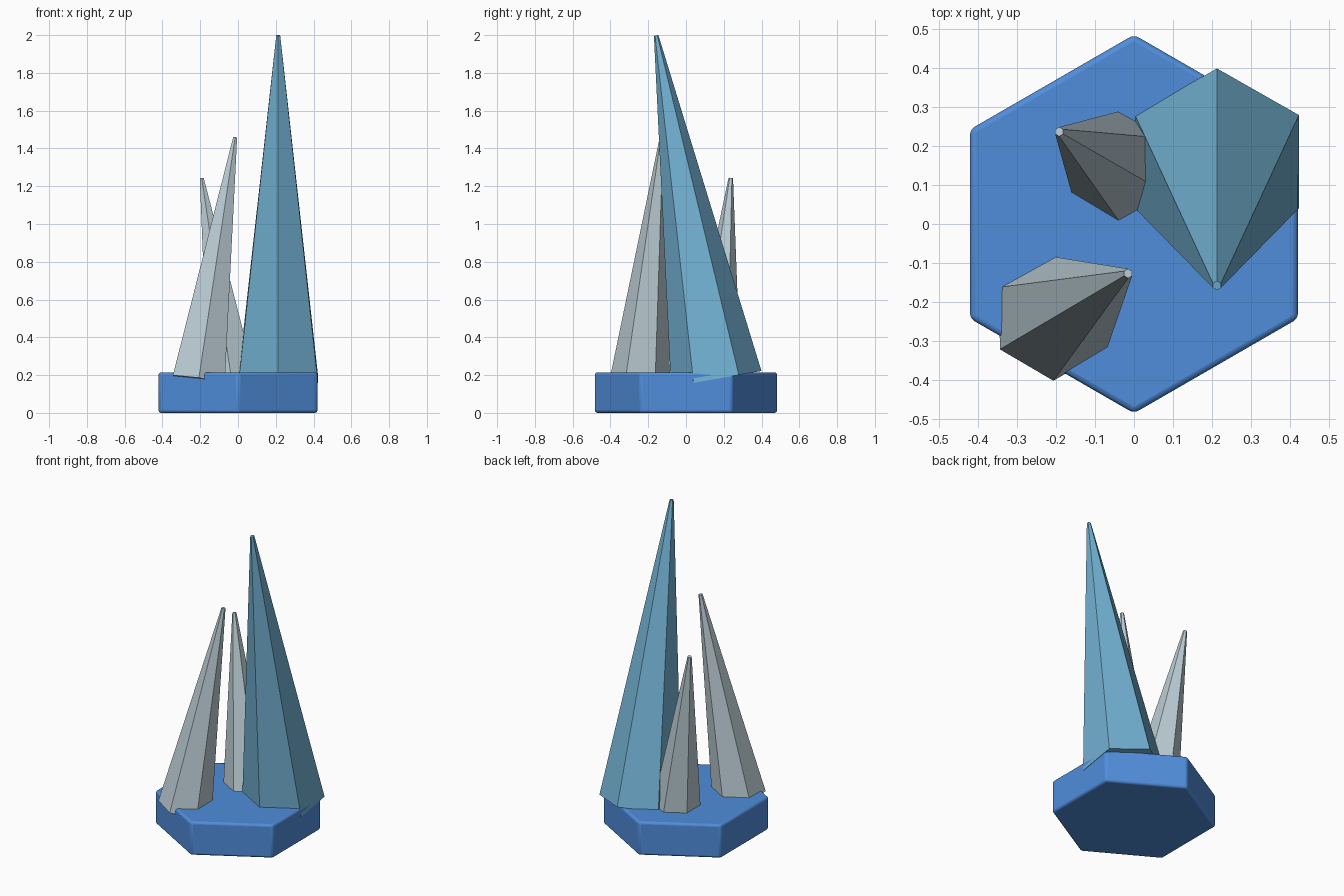
import bpy
import bmesh
from mathutils import Matrix, Vector

cube = bpy.data.objects.get("Cube")
if cube:
    bpy.data.objects.remove(cube, do_unlink=True)


def make_material(name, rgb):
    mat = bpy.data.materials.new(name)
    mat.use_nodes = True
    color = (*rgb, 1.0)
    mat.diffuse_color = color
    mat.node_tree.nodes["Principled BSDF"].inputs["Base Color"].default_value = color
    return mat


base_blue = make_material("base_blue", (0.08, 0.27, 0.71))
sky_blue = make_material("sky_blue", (0.17, 0.44, 0.65))
pale_grey = make_material("pale_grey", (0.50, 0.61, 0.66))


def hex_prism(name, bottom, top, r_bottom, r_top, mat):
    """Six-sided tapered prism whose axis runs from bottom to top."""
    bottom, top = Vector(bottom), Vector(top)
    axis = top - bottom
    turn = Vector((0, 0, 1)).rotation_difference(axis).to_matrix().to_4x4()
    bm = bmesh.new()
    bmesh.ops.create_cone(bm, cap_ends=True, segments=6, radius1=r_bottom,
                          radius2=r_top, depth=axis.length,
                          matrix=Matrix.Translation((bottom + top) / 2) @ turn)
    mesh = bpy.data.meshes.new(name)
    bm.to_mesh(mesh)
    bm.free()
    mesh.materials.append(mat)
    obj = bpy.data.objects.new(name, mesh)
    bpy.context.collection.objects.link(obj)
    return obj


# Hexagonal base with softened edges
base = hex_prism("base", (0, 0, 0), (0, 0, 0.215), 0.486, 0.486, base_blue)
bevel = base.modifiers.new("soft_edges", "BEVEL")
bevel.width = 0.014
bevel.segments = 3
bpy.context.view_layer.objects.active = base
base.select_set(True)
bpy.ops.object.shade_smooth_by_angle()

# Leaning crystals
hex_prism("large_crystal", (0.213, 0.16, 0.18), (0.213, -0.158, 1.998),
          0.243, 0.012, sky_blue)
hex_prism("front_crystal", (-0.208, -0.243, 0.172), (-0.015, -0.127, 1.459),
          0.16, 0.012, pale_grey)
hex_prism("back_crystal", (-0.035, 0.147, 0.175), (-0.192, 0.237, 1.243),
          0.144, 0.012, pale_grey)
